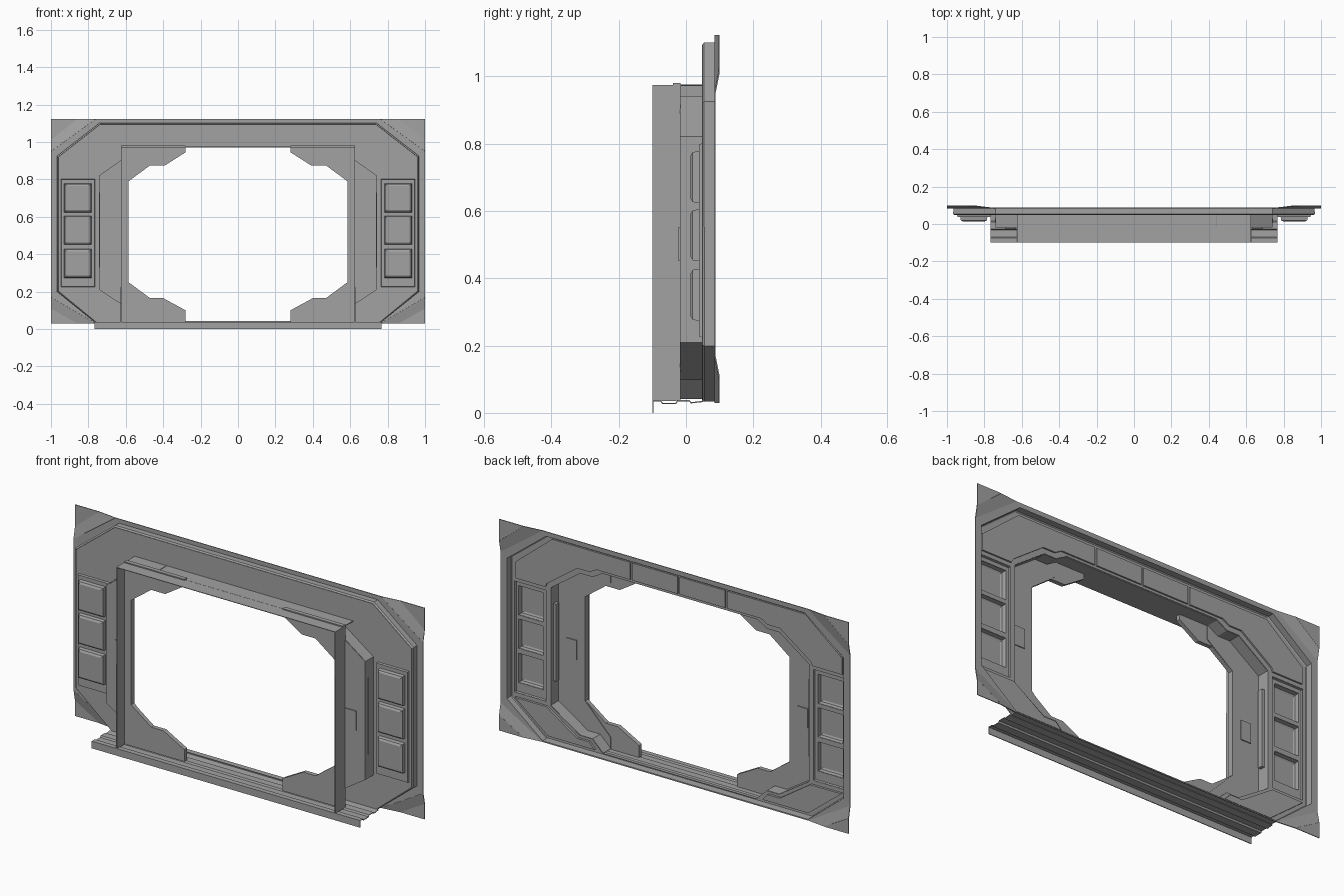
import bpy, bmesh
from mathutils import Matrix

cube = bpy.data.objects.get("Cube")
if cube:
    bpy.data.objects.remove(cube, do_unlink=True)

grey = bpy.data.materials.new("steel_grey")
grey.use_nodes = True
GREY = (0.36, 0.36, 0.36, 1)
grey.diffuse_color = GREY
grey.node_tree.nodes["Principled BSDF"].inputs["Base Color"].default_value = GREY


def finish(name, mesh, mirrored, sheet=False):
    ob = bpy.data.objects.new(name, mesh)
    bpy.context.collection.objects.link(ob)
    mesh.materials.clear()
    mesh.materials.append(grey)
    if mirrored:
        ob.modifiers.new("mirror", "MIRROR")
    if sheet:
        solid = ob.modifiers.new("thickness", "SOLIDIFY")
        solid.thickness = 0.004
        solid.offset = 0
    return ob


def slab(name, outlines, y0, y1, mirrored=True):
    """Flat plate in the xz plane; later outlines are holes."""
    curve = bpy.data.curves.new(name, "CURVE")
    curve.dimensions = "2D"
    curve.fill_mode = "BOTH"
    curve.extrude = (y1 - y0) / 2
    for pts in outlines:
        sp = curve.splines.new("POLY")
        sp.points.add(len(pts) - 1)
        for p, (x, z) in zip(sp.points, pts):
            p.co = (x, z, 0, 1)
        sp.use_cyclic_u = True
    tmp = bpy.data.objects.new(name + "_tmp", curve)
    mesh = bpy.data.meshes.new_from_object(tmp)
    bpy.data.objects.remove(tmp)
    bpy.data.curves.remove(curve)
    mesh.transform(Matrix.Translation((0, (y0 + y1) / 2, 0)) @ Matrix.Rotation(1.5707963, 4, "X"))
    bm = bmesh.new()
    bm.from_mesh(mesh)
    bmesh.ops.remove_doubles(bm, verts=bm.verts, dist=0.0001)
    bmesh.ops.recalc_face_normals(bm, faces=bm.faces)
    for f in bm.faces:
        f.smooth = False
    bm.to_mesh(mesh)
    bm.free()
    return finish(name, mesh, mirrored)


def loft(name, rings, mirrored=True, closed=True, cap=False):
    """Thin sheet through rings, each an (outline, y) pair."""
    bm = bmesh.new()
    rows = [[bm.verts.new((x, y, z)) for x, z in pts] for pts, y in rings]
    n = len(rows[0])
    for a, b in zip(rows, rows[1:]):
        for i in range(n if closed else n - 1):
            j = (i + 1) % n
            bm.faces.new((a[i], a[j], b[j], b[i]))
    if cap:
        bm.faces.new(rows[-1])
    bmesh.ops.recalc_face_normals(bm, faces=bm.faces)
    mesh = bpy.data.meshes.new(name)
    bm.to_mesh(mesh)
    bm.free()
    return finish(name, mesh, mirrored, True)


def both(half):
    """Close a right-hand half outline with its mirror image."""
    return half + [(-x, z) for x, z in reversed(half)]


def rect(x0, x1, z0, z1):
    return [(x0, z0), (x1, z0), (x1, z1), (x0, z1)]


def inset(r, d):
    (x0, z0), (x1, z1) = r[0], r[2]
    return rect(x0 + d, x1 - d, z0 + d, z1 - d)


# Outlines
edge = both([(0.76, 1.123), (1, 0.95), (1, 0.17), (0.76, 0.03)])
rim = both([(0.74, 1.1), (0.965, 0.925), (0.965, 0.2), (0.76, 0.035)])
face = both([(0.737, 1.094), (0.96, 0.92), (0.96, 0.203), (0.758, 0.037)])
recess_half = [(0.44, 0.975), (0.5, 0.94), (0.57, 0.94), (0.74, 0.82),
               (0.74, 0.21), (0.57, 0.1), (0.5, 0.1), (0.44, 0.042)]
recess = both(recess_half)
tray = rect(0.765, 0.945, 0.225, 0.8)
tray_left = rect(-0.945, -0.765, 0.225, 0.8)
pads = [rect(0.785, 0.928, z, z + 0.152) for z in (0.275, 0.452, 0.625)]

# Outer flange, stepping forward into the eight-sided body
loft("outer_flange", [(edge, 0.086), (rim, 0.086), (rim, 0.055), (face, 0.05)], mirrored=False)

# Corners bent backwards
for name, z_in, z_mid, z_out in (("upper_corner", 0.95, 1.01, 1.123), ("lower_corner", 0.17, 0.11, 0.03)):
    loft(name, [([(0.76, z_out), (1, z_in)], 0.086), ([(0.86, z_out), (1, z_mid)], 0.098)], closed=False)
    slab(name + "_tip", [[(0.86, z_out), (1, z_mid), (1, z_out)]], 0.096, 0.1)

# Main wall with the doorway recess and the pad trays cut through
slab("main_wall", [face, recess, tray, tray_left], 0.048, 0.052, mirrored=False)
loft("pad_tray", [(tray, 0.05), (inset(tray, 0.003), 0.04)])
slab("pad_tray_floor", [inset(tray, 0.002)] + pads, 0.038, 0.042)
for i, pad in enumerate(pads):
    loft(f"side_pad_{i + 1}", [(pad, 0.04), (inset(pad, 0.003), 0.021), (inset(pad, 0.012), 0.016)], cap=True)

# Recess wall and its floor plate
loft("recess_wall", [(recess_half, 0.05), (recess_half, -0.016)], closed=False)
slab("recess_floor", [recess_half + [(0.44, 0.1), (0.585, 0.25), (0.585, 0.79), (0.44, 0.9)]], -0.018, -0.012)
slab("recess_button", [rect(0.632, 0.69, 0.452, 0.552)], -0.023, -0.007)
slab("recess_bar", [rect(0.722, 0.742, 0.33, 0.73)], 0.005, 0.03)

# Door jamb with stepped corner gussets
slab("door_jamb", [[(0.28, 0.98), (0.28, 0.945), (0.39, 0.875), (0.47, 0.875), (0.585, 0.79),
                    (0.585, 0.25), (0.47, 0.165), (0.4, 0.165), (0.28, 0.1), (0.28, 0.037),
                    (0.625, 0.037), (0.625, 0.98)]], -0.038, -0.016)

# Front portal: side walls and the deep header
portal = [(-0.625, 0.035), (-0.625, 0.973), (0.625, 0.973), (0.625, 0.035)]
loft("portal_frame", [(portal, -0.1), (portal, -0.03)], mirrored=False, closed=False)
header = portal[1:3]
loft("header", [(header, -0.03), (header, 0.05)], mirrored=False, closed=False)

# Sill: folded strip with a hanging front lip and two ridges
sill = [(-0.098, 0), (-0.098, 0.035), (-0.075, 0.035), (-0.07, 0.028), (-0.03, 0.028),
        (-0.025, 0.036), (0.01, 0.036), (0.015, 0.03), (0.05, 0.034)]
loft("sill", [([(-0.768, z), (0.768, z)], y) for y, z in sill], mirrored=False, closed=False)

# Raised panels on the rear of the wall
slab("rear_top_panel", [rect(0.006, 0.266, 0.987, 1.077)], 0.05, 0.06)
slab("rear_upper_corner_panel", [[(0.278, 1.077), (0.725, 1.077), (0.935, 0.905), (0.935, 0.82),
                                  (0.765, 0.82), (0.755, 0.84), (0.58, 0.965), (0.51, 0.965),
                                  (0.47, 0.987), (0.278, 0.987)]], 0.05, 0.06)
slab("rear_lower_corner_panel", [[(0.755, 0.205), (0.935, 0.205), (0.745, 0.055), (0.48, 0.055),
                                  (0.51, 0.088), (0.58, 0.088)]], 0.05, 0.064)
